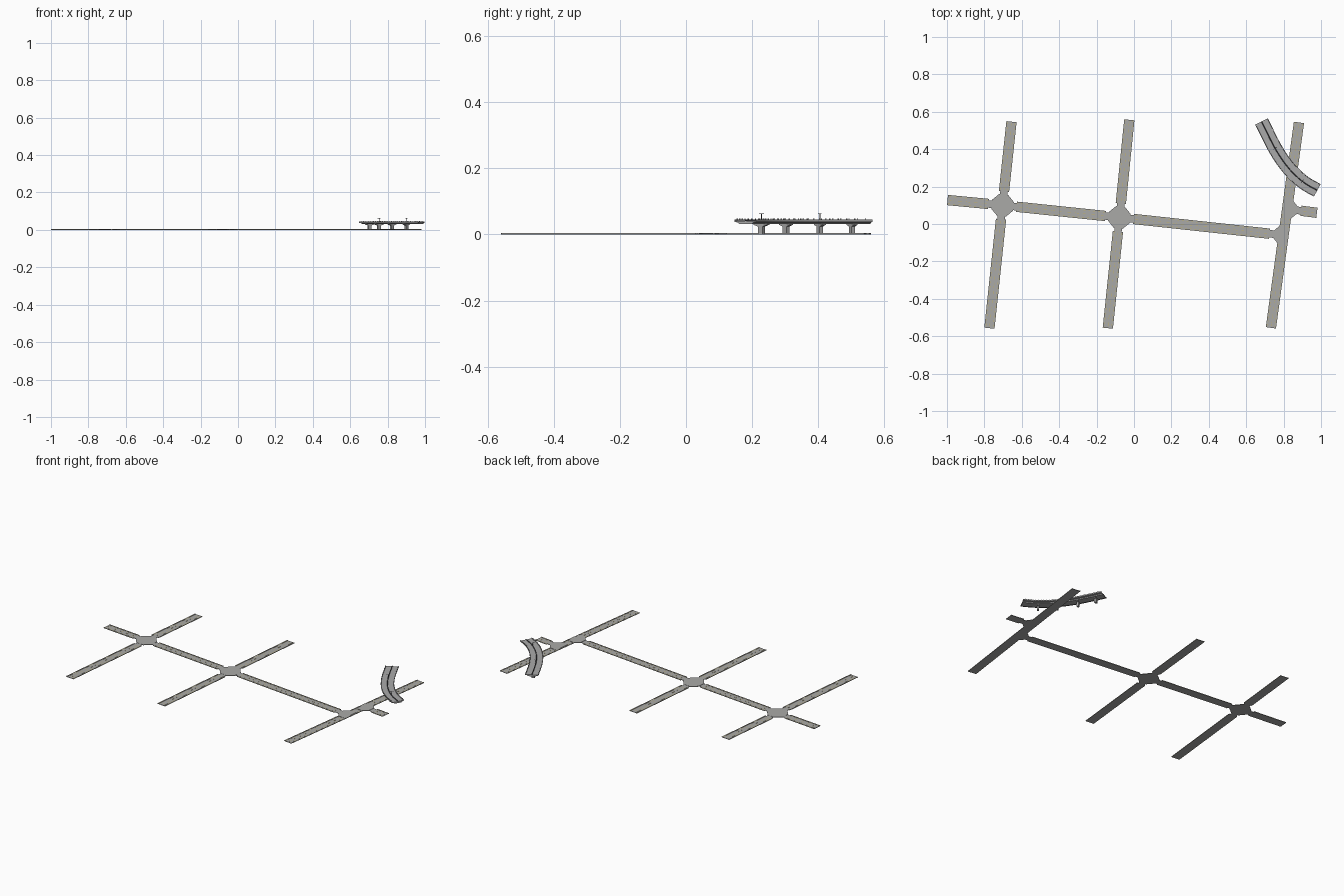
import bpy, bmesh, math
from mathutils import Vector

if "Cube" in bpy.data.objects:
    bpy.data.objects.remove(bpy.data.objects["Cube"])


def material(name, c):
    m = bpy.data.materials.new(name)
    m.diffuse_color = (*c, 1)
    m.use_nodes = True
    m.node_tree.nodes["Principled BSDF"].inputs["Base Color"].default_value = m.diffuse_color
    return m


ASPHALT = material("asphalt", (0.40, 0.40, 0.39))
PAVING = material("paving", (0.42, 0.41, 0.36))
YELLOW = material("yellow_paint", (0.55, 0.45, 0.15))
DARK = material("dark_metal", (0.08, 0.08, 0.09))
CONCRETE = material("concrete", (0.40, 0.40, 0.40))


def finish(name, bm, mat):
    bmesh.ops.recalc_face_normals(bm, faces=bm.faces[:])
    me = bpy.data.meshes.new(name)
    bm.to_mesh(me)
    bm.free()
    me.materials.append(mat)
    ob = bpy.data.objects.new(name, me)
    bpy.context.collection.objects.link(ob)
    return ob


def loft(bm, rings):
    """Skin closed rings of points, capped at both ends."""
    vs = [[bm.verts.new(p) for p in r] for r in rings]
    n = len(vs[0])
    for a, b in zip(vs, vs[1:]):
        for i in range(n):
            bm.faces.new((a[i], a[(i + 1) % n], b[(i + 1) % n], b[i]))
    bm.faces.new(vs[0])
    bm.faces.new(vs[-1])


def sweep(bm, path, profile):
    """Sweep an (offset, height) profile along a list of plan points."""
    rings = []
    for i, p in enumerate(path):
        d = (path[min(i + 1, len(path) - 1)] - path[max(i - 1, 0)]).normalized()
        s = Vector((d.y, -d.x))
        rings.append([(p.x + s.x * u, p.y + s.y * u, z) for u, z in profile])
    loft(bm, rings)


def rect(u0, u1, z0, z1):
    return [(u0, z0), (u1, z0), (u1, z1), (u0, z1)]


def plate(name, pts, h, mat):
    bm = bmesh.new()
    loft(bm, [[(p.x, p.y, z) for p in pts] for z in (0, h)])
    finish(name, bm, mat)


W = 0.0275          # road half width
T = 0.0025          # road thickness


def road(name, a, b, trim_a=0.0, trim_b=0.0):
    a, b = Vector(a), Vector(b)
    d = (b - a).normalized()
    p, q = a + d * trim_a, b - d * trim_b
    # carriageway
    bm = bmesh.new()
    sweep(bm, [p, q], rect(-W, W, 0, T))
    # narrow necks joining the junction plates
    if trim_a:
        sweep(bm, [a + d * 0.04, p], rect(-0.02, 0.02, 0, T))
    if trim_b:
        sweep(bm, [q, b - d * 0.04], rect(-0.02, 0.02, 0, T))
    finish(name + "_carriageway", bm, ASPHALT)
    # raised pavements and painted lines on both sides
    pav, paint, dash = bmesh.new(), bmesh.new(), bmesh.new()
    for s in (-1, 1):
        sweep(pav, [p, q], rect(s * W, s * (W - 0.006), 0, T + 0.0012))
        sweep(paint, [p, q], rect(s * 0.0185, s * 0.0195, T, T + 0.0003))
    # centre dashes
    n = max(1, int((q - p).length / 0.04))
    step = (q - p) / n
    for i in range(n):
        sweep(dash, [p + step * (i + 0.25), p + step * (i + 0.75)],
              rect(-0.001, 0.001, T, T + 0.0004))
    finish(name + "_pavements", pav, PAVING)
    finish(name + "_edge_lines", paint, YELLOW)
    finish(name + "_centre_dashes", dash, YELLOW)


# street layout
J1, J2 = (-0.703, 0.10), (-0.078, 0.035)
T1, T2 = (0.80, -0.06), (0.819, 0.08)
G = 0.075
road("main_street_west", (-0.997, 0.128), J1, 0, G)
road("main_street_middle", J1, J2, G, G)
road("main_street_east", J2, T1, G, G)
road("side_stub", T2, (0.978, 0.06), G, 0)
road("west_street_south", (-0.773, -0.557), J1, 0, G)
road("west_street_north", J1, (-0.655, 0.547), G, 0)
road("centre_street_south", (-0.14, -0.557), J2, 0, G)
road("centre_street_north", J2, (-0.025, 0.557), G, 0)
road("east_street", (0.732, -0.555), (0.882, 0.543))

# crossroad plates: eight flat sides aligned with the streets
tilt = math.radians(-6)
for name, c in (("west_crossroad", J1), ("centre_crossroad", J2)):
    pts = [Vector(c) + 0.063 * Vector((math.cos(t), math.sin(t)))
           for t in (tilt + math.pi / 8 + k * math.pi / 4 for k in range(8))]
    plate(name, pts, T + 0.0008, ASPHALT)

# T junction plates: chamfered bulge on one side of the east street
for name, c, s in (("main_t_junction", T1, -1), ("stub_t_junction", T2, 1)):
    ax = Vector((math.cos(tilt), math.sin(tilt))) * s
    ay = Vector((-ax.y, ax.x))
    shape = ((-0.02, -0.05), (0.024, -0.05), (0.052, -0.022),
             (0.052, 0.022), (0.024, 0.05), (-0.02, 0.05))
    plate(name, [Vector(c) + ax * u + ay * v for u, v in shape], T + 0.0015, ASPHALT)

# flyover centre line, smoothed through a few points
keys = [Vector(p) for p in ((0.635, 0.64), (0.682, 0.548), (0.754, 0.405), (0.823, 0.303),
                            (0.90, 0.228), (0.98, 0.18), (1.07, 0.135))]
path = []
for k in range(1, 5):
    p0, p1, p2, p3 = keys[k - 1:k + 3]
    for i in range(6):
        t = i / 6
        path.append(0.5 * (2 * p1 + (p2 - p0) * t + (2 * p0 - 5 * p1 + 4 * p2 - p3) * t ** 2
                           + (3 * p1 - p0 - 3 * p2 + p3) * t ** 3))
path.append(keys[5])

# deck with parapets and a tapered girder
half = [(0.022, 0.031), (0.026, 0.036), (0.038, 0.038), (0.038, 0.045),
        (0.0355, 0.045), (0.0345, 0.041)]
bm = bmesh.new()
sweep(bm, path, half + [(-u, z) for u, z in reversed(half)])
finish("flyover_deck", bm, CONCRETE)

# median barrier
bm = bmesh.new()
sweep(bm, path, [(-0.0025, 0.041), (0.0025, 0.041), (0.001, 0.0455), (-0.001, 0.0455)])
finish("flyover_median", bm, DARK)

# parapet posts
bm = bmesh.new()
for i in range(1, len(path) - 1):
    d = (path[i + 1] - path[i - 1]).normalized()
    for s in (-1, 1):
        o = Vector((d.y, -d.x)) * s * 0.0367
        sweep(bm, [path[i] + o - d * 0.0015, path[i] + o + d * 0.0015],
              rect(-0.0012, 0.0012, 0.044, 0.048))
finish("parapet_posts", bm, CONCRETE)

# piers with hammerhead caps, lamps above every second pier
piers, lamps = bmesh.new(), bmesh.new()
for k, i in enumerate((2, 6, 12, 18)):
    p, d = path[i], (path[i + 1] - path[i - 1]).normalized()
    sweep(piers, [p - d * 0.006, p + d * 0.006],
          [(-0.009, 0), (0.009, 0), (0.009, 0.024), (0.026, 0.029), (0.026, 0.033),
           (-0.026, 0.033), (-0.026, 0.029), (-0.009, 0.024)])
    if k % 2:
        sweep(lamps, [p - d * 0.001, p + d * 0.001], rect(-0.001, 0.001, 0.041, 0.063))
        sweep(lamps, [p - d * 0.001, p + d * 0.001],
              [(-0.012, 0.064), (-0.012, 0.063), (0, 0.061), (0.012, 0.063),
               (0.012, 0.064), (0, 0.0625)])
finish("flyover_piers", piers, CONCRETE)
finish("flyover_lamps", lamps, DARK)
